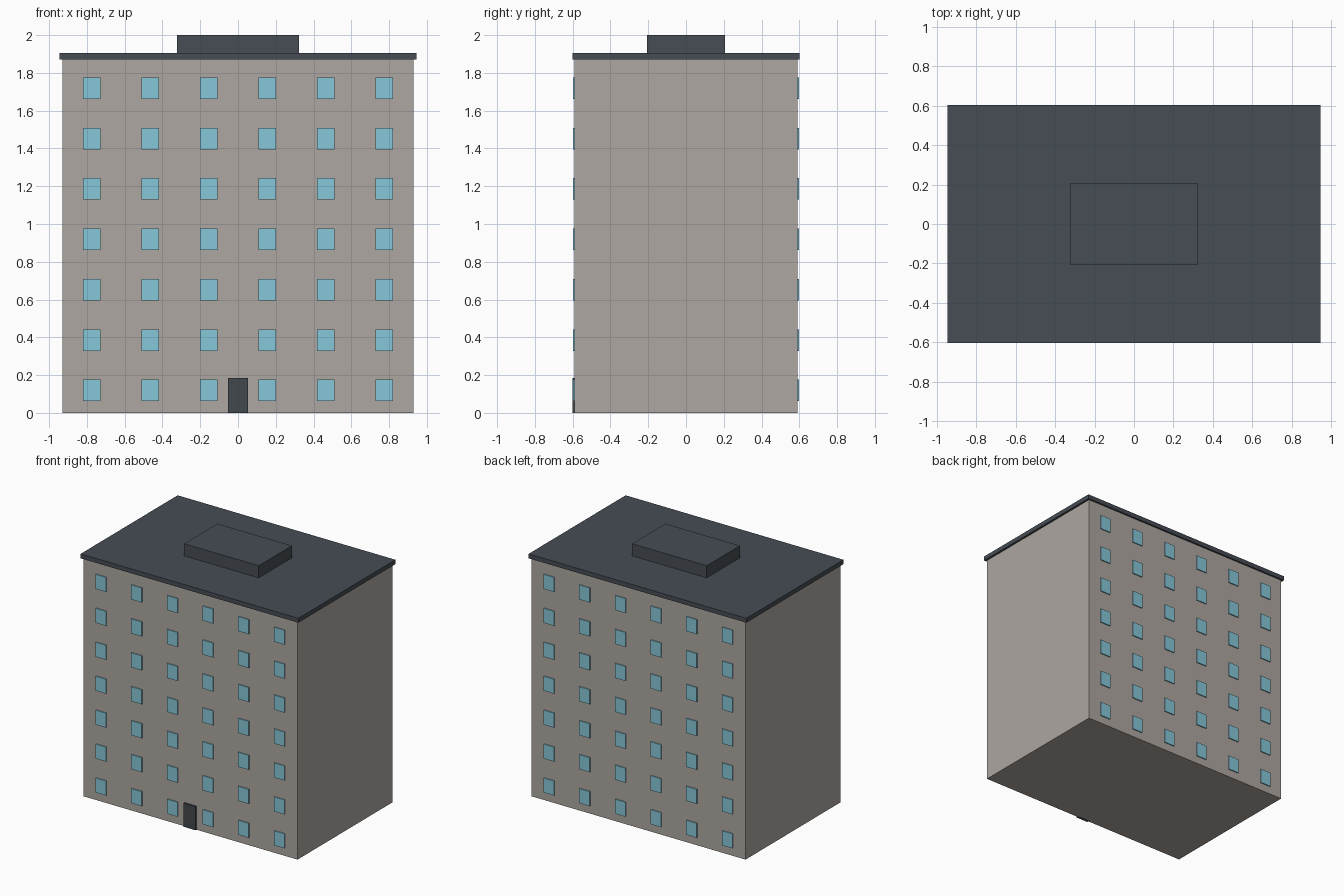
import bpy

if "Cube" in bpy.data.objects:
    bpy.data.objects.remove(bpy.data.objects["Cube"])

def material(name, rgb):
    m = bpy.data.materials.new(name)
    m.diffuse_color = (*rgb, 1)
    m.use_nodes = True
    m.node_tree.nodes["Principled BSDF"].inputs["Base Color"].default_value = m.diffuse_color
    return m

WALL = material("wall", (0.42, 0.385, 0.355))
DARK = material("dark_slate", (0.062, 0.074, 0.09))
DOOR = material("door_paint", (0.055, 0.066, 0.075))
GLASS = material("glass", (0.24, 0.57, 0.69))

def box(name, x, y, z, mat):
    """Box spanning the (min, max) range on each axis."""
    ranges = (x, y, z)
    bpy.ops.mesh.primitive_cube_add(size=1, location=[(a + b) / 2 for a, b in ranges])
    ob = bpy.context.object
    ob.name = name
    ob.scale = [b - a for a, b in ranges]
    bpy.ops.object.transform_apply(location=False, rotation=False, scale=True)
    ob.data.materials.append(mat)
    return ob

HW, HD, H = 0.93, 0.589, 1.87   # half width, half depth and height of the block
COLS, FLOORS, STOREY = 6, 7, 0.2666

# Main block, roof slab and rooftop plant room
box("building_block", (-HW, HW), (-HD, HD), (0, H), WALL)
box("roof_slab", (-0.946, 0.946), (-0.602, 0.602), (H, 1.905), DARK)
box("roof_plant_room", (-0.324, 0.324), (-0.206, 0.206), (1.905, 2.0), DARK)

# Front door
box("front_door", (-0.052, 0.052), (-0.601, -0.575), (0, 0.186), DOOR)

# Window panels on the front and back walls
for side, sign in (("front", -1), ("back", 1)):
    y = sorted((sign * 0.58, sign * 0.597))
    for floor in range(FLOORS):
        z = 0.119 + floor * STOREY
        for col in range(COLS):
            x = -HW + (col + 0.5) * 2 * HW / COLS
            box(f"{side}_window_{floor + 1}_{col + 1}",
                (x - 0.046, x + 0.046), y, (z - 0.057, z + 0.057), GLASS)
